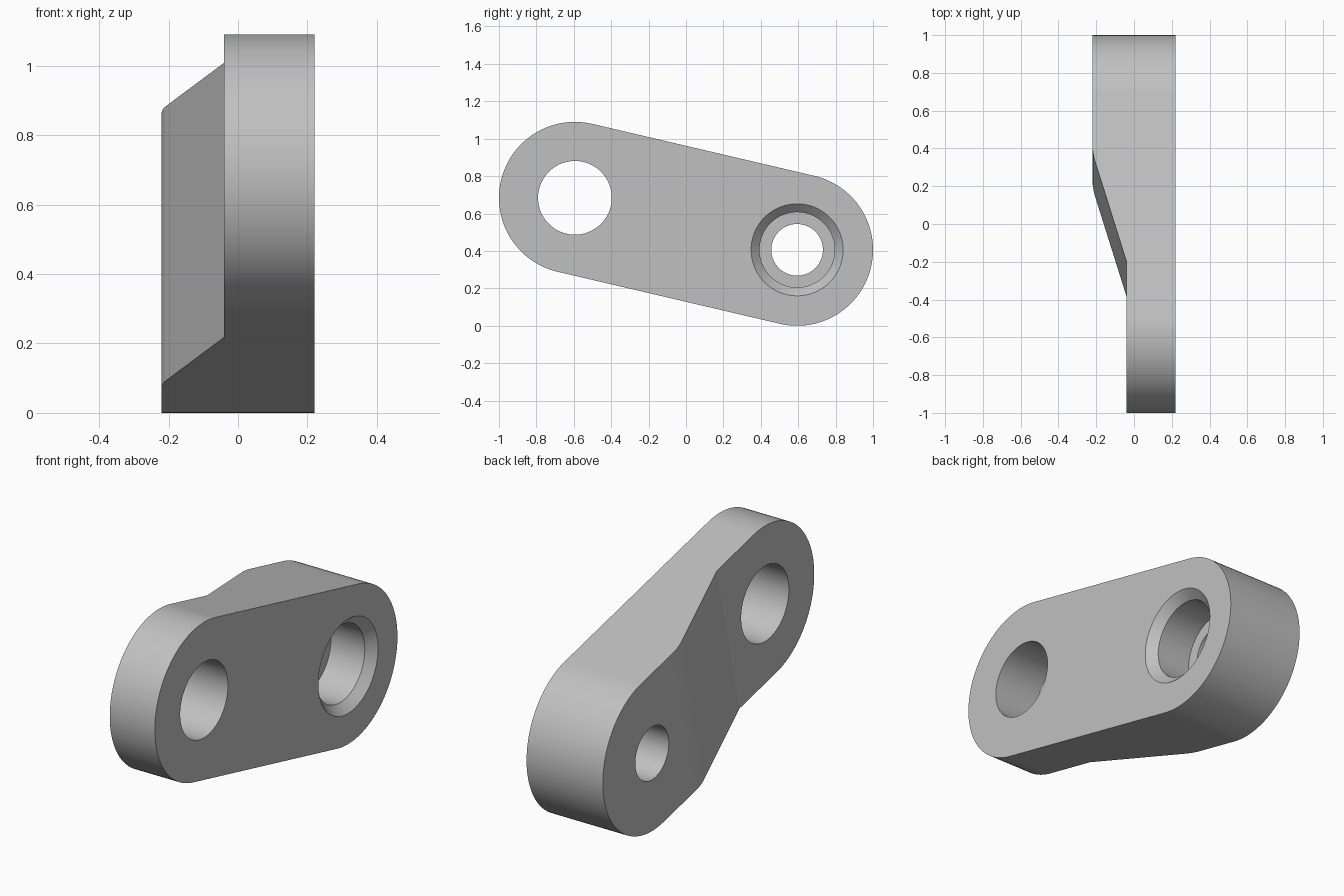
import bpy, bmesh, math
from mathutils import Vector

cube = bpy.data.objects.get("Cube")
if cube:
    bpy.data.objects.remove(cube)

R = 0.406                                  # lobe radius
FACE = 0.22                                # half of the thickness
UPPER = Vector((0, -0.594, 0.684))         # plain bore centre
LOWER = Vector((0, 0.594, 0.406))          # stepped bore centre
ALONG = (LOWER - UPPER).normalized()
ACROSS = Vector((1, 0, 0)).cross(ALONG)
X = Vector((1, 0, 0))

metal = bpy.data.materials.new("light grey metal")
metal.use_nodes = True
GREY = (0.53, 0.53, 0.53, 1)
metal.diffuse_color = GREY
metal.node_tree.nodes["Principled BSDF"].inputs["Base Color"].default_value = GREY


def loft(name, rings):
    """Solid skinned through matching rings of points."""
    bm = bmesh.new()
    loops = [[bm.verts.new(p) for p in ring] for ring in rings]
    n = len(loops[0])
    for a, b in zip(loops, loops[1:]):
        for i in range(n):
            j = (i + 1) % n
            bm.faces.new((a[i], a[j], b[j], b[i]))
    bm.faces.new(loops[0])
    bm.faces.new(loops[-1])
    bmesh.ops.recalc_face_normals(bm, faces=bm.faces)
    mesh = bpy.data.meshes.new(name)
    bm.to_mesh(mesh)
    bm.free()
    mesh.materials.append(metal)
    obj = bpy.data.objects.new(name, mesh)
    bpy.context.collection.objects.link(obj)
    return obj


def arc(centre, radius, x, start, sweep, steps, closed=False):
    count = steps if closed else steps + 1
    angles = [start + sweep * i / steps for i in range(count)]
    return [centre + X * x + (ALONG * math.cos(a) + ACROSS * math.sin(a)) * radius
            for a in angles]


def bore(name, centre, steps):
    """Turned cutter: a list of (x, radius) steps."""
    return loft(name, [arc(centre, r, x, 0, math.tau, 96, True) for x, r in steps])


# Link plate: two round lobes joined by straight flanks
def outline(x):
    return (arc(LOWER, R, x, -math.pi / 2, math.pi, 64)
            + arc(UPPER, R, x, math.pi / 2, math.pi, 64))


link = loft("link_plate", [outline(-FACE), outline(FACE)])

# Relief that thins the upper lobe: ramp with a rounded shoulder
FOOT = (0.312, -0.04)
CORNER = (0.90, -FACE)
T = 0.05
slope = math.atan2(FOOT[1] - CORNER[1], CORNER[0] - FOOT[0])
radius = T / math.tan(slope / 2)
shoulder = [(CORNER[0] + T - radius * math.sin(a), -FACE + radius * (1 - math.cos(a)))
            for a in [slope * (1 - i / 8) for i in range(8)]]
profile = [(-1, FOOT[1]), FOOT] + shoulder + [(CORNER[0] + T, -FACE - 0.0002),
                                              (CORNER[0] + T, -0.5), (-1, -0.5)]
relief = loft("relief_cutter", [[UPPER + ALONG * s + X * x + ACROSS * w for s, x in profile]
                                for w in (-1, 1)])

# Plain bore, and stepped bore with chamfered mouth
plain = bore("plain_bore_cutter", UPPER, [(-0.5, 0.197), (0.5, 0.197)])
stepped = bore("stepped_bore_cutter", LOWER,
               [(-0.5, 0.138), (-0.02, 0.138), (-0.02, 0.201),
                (FACE - 0.045, 0.201), (FACE, 0.246), (0.5, 0.246)])

bpy.context.view_layer.objects.active = link
for cutter in (relief, plain, stepped):
    cutter.hide_render = True
    mod = link.modifiers.new(cutter.name, "BOOLEAN")
    mod.operation = "DIFFERENCE"
    mod.solver = "EXACT"
    mod.object = cutter
    bpy.ops.object.modifier_apply(modifier=mod.name)
    bpy.data.objects.remove(cutter)

# Smooth curved walls, crisp edges, flat faces
bpy.ops.object.select_all(action="DESELECT")
link.select_set(True)
bpy.ops.object.shade_smooth_by_angle(angle=math.radians(10))
weighted = link.modifiers.new("flat_faces", "WEIGHTED_NORMAL")
weighted.keep_sharp = True
